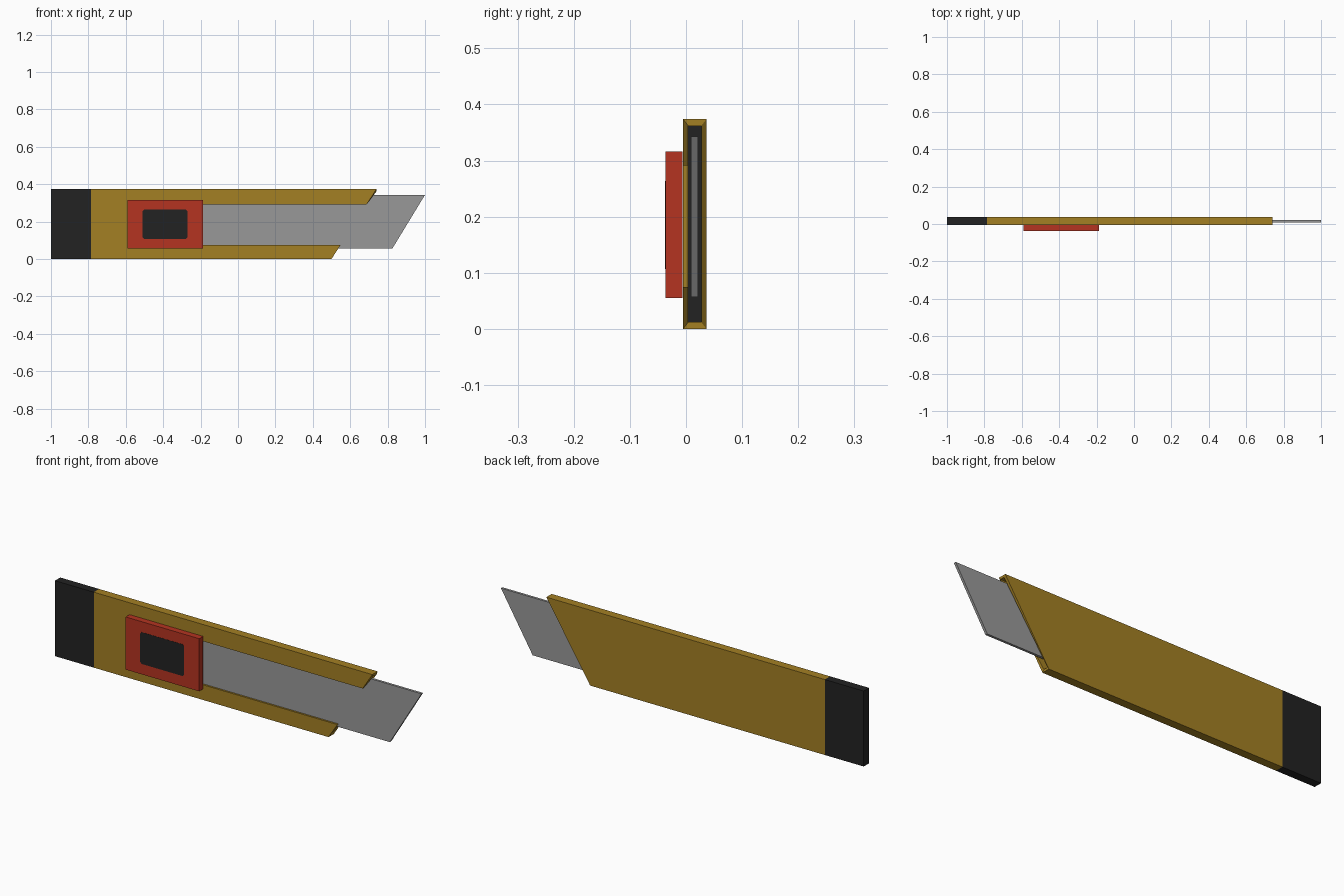
import bpy, bmesh

if "Cube" in bpy.data.objects:
    bpy.data.objects.remove(bpy.data.objects["Cube"])


def material(name, rgb):
    m = bpy.data.materials.new(name)
    m.diffuse_color = (*rgb, 1)
    m.use_nodes = True
    m.node_tree.nodes["Principled BSDF"].inputs["Base Color"].default_value = m.diffuse_color
    return m


GOLD = material("gold yellow", (0.37, 0.215, 0.017))
BLACK = material("soft black", (0.016, 0.016, 0.016))
RED = material("red", (0.46, 0.034, 0.015))
STEEL = material("steel grey", (0.315, 0.315, 0.315))


def finish(bm, name, mats):
    bmesh.ops.recalc_face_normals(bm, faces=bm.faces)
    mesh = bpy.data.meshes.new(name)
    bm.to_mesh(mesh)
    bm.free()
    for m in mats:
        mesh.materials.append(m)
    ob = bpy.data.objects.new(name, mesh)
    bpy.context.collection.objects.link(ob)
    return ob


def plate(name, outline, y0, y1, mat):
    """Extrude an (x, z) outline from y0 to y1."""
    bm = bmesh.new()
    f = bm.faces.new([bm.verts.new((x, y0, z)) for x, z in outline])
    new = bmesh.ops.extrude_face_region(bm, geom=[f])["geom"]
    bmesh.ops.translate(bm, vec=(0, y1 - y0, 0),
                        verts=[v for v in new if isinstance(v, bmesh.types.BMVert)])
    return finish(bm, name, [mat])


# Handle: hollow sleeve with slanted mouth, front slot and black rear end
TOP, WALL_Z = 0.374, 0.012
YF, YB, WALL_Y = -0.005, 0.0365, 0.009
SLOT_LO, SLOT_HI = 0.075, 0.291
CAP_X, SLOT_X = -0.787, -0.42
outer = [(YF, SLOT_HI), (YF, TOP), (YB, TOP), (YB, 0), (YF, 0), (YF, SLOT_LO)]
yi, yj = YF + WALL_Y, YB - WALL_Y
inner = [(yi, SLOT_HI), (yi, TOP - WALL_Z), (yj, TOP - WALL_Z),
         (yj, WALL_Z), (yi, WALL_Z), (yi, SLOT_LO)]
bm = bmesh.new()


def rings(section, rear_x):
    out = []
    for x in (rear_x, CAP_X, SLOT_X, None):
        out.append([bm.verts.new((0.5 + 0.642 * o[1] if x is None else x, y, z))
                    for (y, z), o in zip(section, outer)])
    return out


O, I = rings(outer, -1.0), rings(inner, -0.985)
for R in (O, I):
    end = bm.faces.new(R[0])
    end.material_index = 1
    for s in range(3):
        for i in range(6 if s < 2 else 5):      # the last stretch leaves the slot open
            j = (i + 1) % 6
            f = bm.faces.new((R[s][i], R[s][j], R[s + 1][j], R[s + 1][i]))
            f.material_index = 1 if s == 0 else 0
for i in range(5):                              # mouth rim
    bm.faces.new((O[3][i], O[3][i + 1], I[3][i + 1], I[3][i]))
for i in (0, 5):                                # slot edges
    bm.faces.new((O[2][i], O[3][i], I[3][i], I[2][i]))
bm.faces.new((O[2][0], O[2][5], I[2][5], I[2][0]))
finish(bm, "handle", [GOLD, BLACK])

# Blade
plate("blade", [(-0.55, 0.057), (0.826, 0.057), (1.0, 0.343), (-0.55, 0.343)],
      0.009, 0.021, STEEL)

# Thumb slider with a dark grip pad
plate("slider", [(-0.59, 0.055), (-0.187, 0.055), (-0.187, 0.316), (-0.59, 0.316)],
      -0.0365, -0.006, RED)
x0, x1, z0, z1, c = -0.51, -0.27, 0.107, 0.264, 0.008
plate("grip_pad", [(x0 + c, z0), (x1 - c, z0), (x1, z0 + c), (x1, z1 - c),
                   (x1 - c, z1), (x0 + c, z1), (x0, z1 - c), (x0, z0 + c)],
      -0.0375, -0.0355, BLACK)
